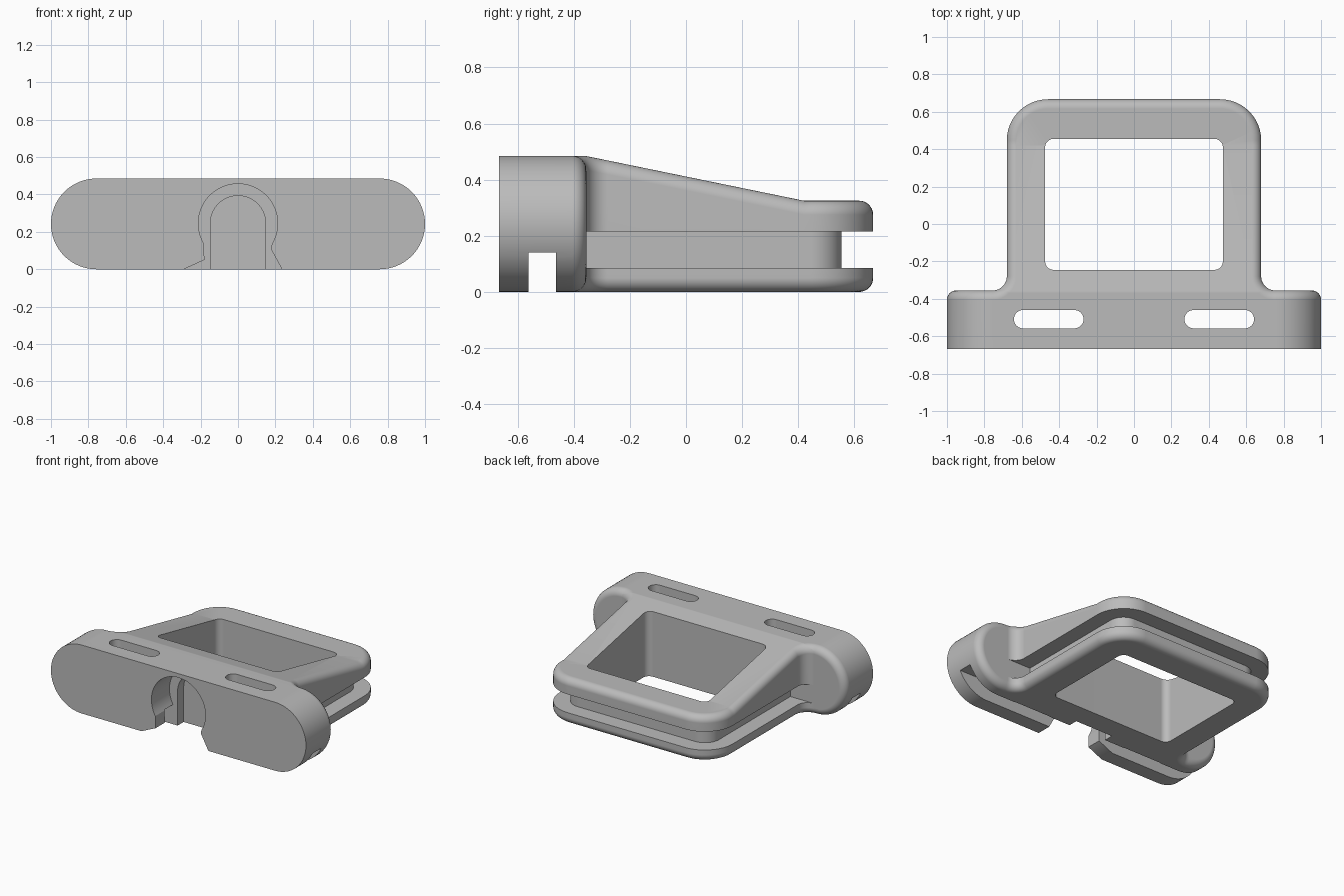
import bpy, bmesh, math
from mathutils import Vector

if "Cube" in bpy.data.objects:
    bpy.data.objects.remove(bpy.data.objects["Cube"])

TOP, FILLET = 0.485, 0.05
FRONT, BACK = -0.667, -0.355
SLOPE_START, SLOPE_END, LOW_TOP = -0.36, 0.42, 0.325

grey = bpy.data.materials.new("light_grey")
grey.use_nodes = True
grey.diffuse_color = (0.5, 0.5, 0.5, 1)
grey.node_tree.nodes["Principled BSDF"].inputs["Base Color"].default_value = (0.5, 0.5, 0.5, 1)


def arc(cx, cy, r, start, end, steps=12):
    angles = [math.radians(start + (end - start) * i / steps) for i in range(steps + 1)]
    return [(cx + r * math.cos(a), cy + r * math.sin(a)) for a in angles]


def mirrored(right):
    return right + [(-x, y) for x, y in reversed(right)]


def rounded_box(x0, x1, y0, y1, r):
    return (arc(x1 - r, y0 + r, r, -90, 0) + arc(x1 - r, y1 - r, r, 0, 90)
            + arc(x0 + r, y1 - r, r, 90, 180) + arc(x0 + r, y0 + r, r, 180, 270))


def loft(name, rings, along_y=False, shape=None):
    """Skin a stack of (outline, height) rings and cap both ends."""
    bm = bmesh.new()
    loops = []
    for outline, h in rings:
        loops.append([bm.verts.new((x, h, y) if along_y else (x, y, h)) for x, y in outline])
    for a, b in zip(loops, loops[1:]):
        for i in range(len(a)):
            j = (i + 1) % len(a)
            bm.faces.new((a[i], a[j], b[j], b[i]))
    bm.faces.new(loops[0])
    bm.faces.new(loops[-1])
    bmesh.ops.remove_doubles(bm, verts=bm.verts, dist=1e-5)
    if shape:
        shape(bm)
    bmesh.ops.recalc_face_normals(bm, faces=bm.faces)
    mesh = bpy.data.meshes.new(name)
    bm.to_mesh(mesh)
    bm.free()
    mesh.materials.append(grey)
    obj = bpy.data.objects.new(name, mesh)
    bpy.context.collection.objects.link(obj)
    return obj


def prism(name, outline, h0, h1, along_y=False):
    return loft(name, [(outline, h0), (outline, h1)], along_y)


def combine(target, other, operation):
    mod = target.modifiers.new(other.name, "BOOLEAN")
    mod.object, mod.operation, mod.solver = other, operation, "EXACT"
    bpy.context.view_layer.objects.active = target
    bpy.ops.object.modifier_apply(modifier=mod.name)
    bpy.data.objects.remove(other)


# Quarter-round edge as (inset, drop) pairs, from the side to the cap
edge = [(FILLET - x, FILLET - y) for x, y in arc(0, 0, FILLET, 0, 90, 8)]


def bar_outline(inset):
    r = TOP / 2
    return mirrored(arc(1 - r, r, r - inset, -90, 90, 32))


def frame_outline(inset):
    return mirrored([(0.755, -0.45)] + arc(0.755, -0.28, 0.075 + inset, 270, 180)
                    + arc(0.46, 0.447, 0.22 - inset, 0, 90))


def slope_top(bm):
    for y in (SLOPE_START, SLOPE_END):
        bmesh.ops.bisect_plane(bm, geom=bm.verts[:] + bm.edges[:] + bm.faces[:],
                               plane_co=Vector((0, y, 0)), plane_no=Vector((0, 1, 0)))
    for v in bm.verts:
        if v.co.z > 0.3:
            t = (v.co.y - SLOPE_START) / (SLOPE_END - SLOPE_START)
            v.co.z -= (TOP - LOW_TOP) * min(max(t, 0), 1)


# Front bar with a rounded rear edge
body = loft("strap_bracket", [(bar_outline(0), FRONT)]
            + [(bar_outline(i), BACK - d) for i, d in edge], along_y=True)

# Grooved frame: lower flange, recessed core, sloping upper flange
lower = loft("lower_flange", [(frame_outline(i), d) for i, d in reversed(edge)]
             + [(frame_outline(0), 0.085)])
upper = loft("upper_flange", [(frame_outline(0), 0.215)]
             + [(frame_outline(i), TOP - d) for i, d in edge], shape=slope_top)
core = prism("groove_core", mirrored([(0.57, -0.45)] + arc(0.46, 0.445, 0.11, 0, 90)), 0.06, 0.26)
for part in (core, lower, upper):
    combine(body, part, "UNION")

# Window through the frame
combine(body, prism("window", rounded_box(-0.475, 0.475, -0.245, 0.455, 0.045), -1, 1), "DIFFERENCE")

# Strap slots and the cross channel they open into
for side in (-1, 1):
    x0, x1 = sorted((side * 0.27, side * 0.642))
    combine(body, prism("strap_slot", rounded_box(x0, x1, -0.558, -0.46, 0.049), -1, 1), "DIFFERENCE")
channel = [(-2, -1), (2, -1), (2, 0.14), (-2, 0.14)]
combine(body, prism("strap_channel", channel, -0.562, -0.464, True), "DIFFERENCE")

# Round socket with a flared mouth, and a narrower arch behind it
socket = ([(-0.29, -0.0), (-0.29, -0.1), (0.235, -0.1), (0.235, 0), (0.175, 0.11)]
          + arc(0, 0.245, 0.212, -31, 211, 40) + [(-0.18, 0.05)])
combine(body, prism("socket", socket, -1, -0.465, True), "DIFFERENCE")
arch = [(-0.148, -0.1), (0.148, -0.1)] + arc(0, 0.245, 0.148, 0, 180, 32)
combine(body, prism("socket_arch", arch, -1, -0.397, True), "DIFFERENCE")

# Smooth rounds, crisp edges
bpy.ops.object.select_all(action="DESELECT")
body.select_set(True)
bpy.context.view_layer.objects.active = body
bpy.ops.object.shade_smooth_by_angle(angle=math.radians(25))
normals = body.modifiers.new("even_shading", "WEIGHTED_NORMAL")
normals.keep_sharp = True
